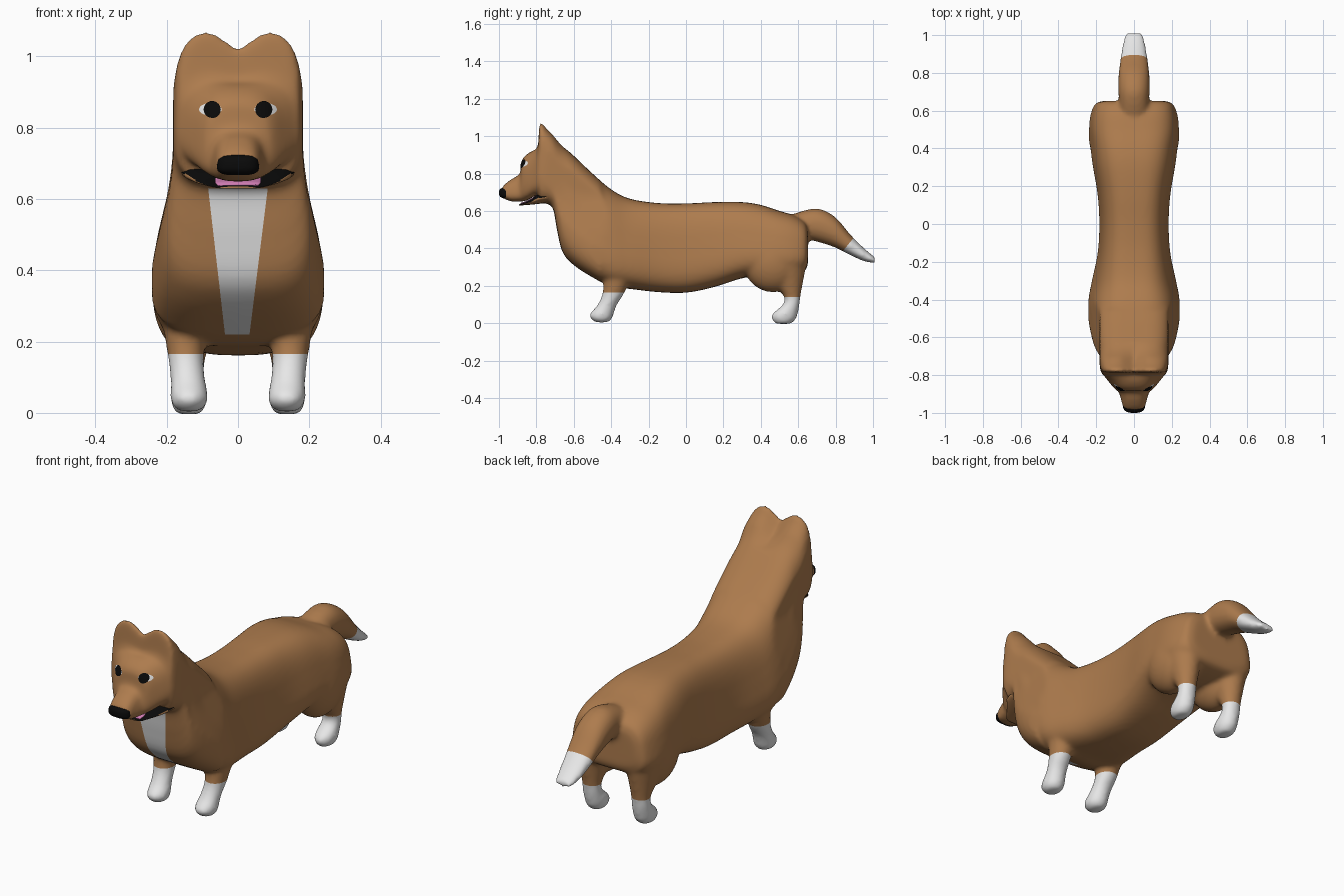
import bpy, bmesh, math
from mathutils import Vector, Matrix
from mathutils.bvhtree import BVHTree

if "Cube" in bpy.data.objects:
    bpy.data.objects.remove(bpy.data.objects["Cube"])


def material(name, rgb):
    m = bpy.data.materials.new(name)
    m.diffuse_color = (*rgb, 1)
    m.use_nodes = True
    m.node_tree.nodes["Principled BSDF"].inputs["Base Color"].default_value = m.diffuse_color
    return m


BROWN = material("brown fur", (0.42, 0.2, 0.075))
WHITE = material("white fur", (0.8, 0.8, 0.8))
BLACK = material("black", (0.003, 0.003, 0.003))
PINK = material("pink", (0.62, 0.2, 0.45))


def spow(v, e):
    return math.copysign(abs(v) ** e, v)


def smooth_rows(rows, steps=5):
    """Catmull-Rom curve through rows of numbers."""
    out = []
    for i in range(len(rows) - 1):
        p = [rows[max(i - 1, 0)], rows[i], rows[i + 1], rows[min(i + 2, len(rows) - 1)]]
        for k in range(steps):
            t = k / steps
            out.append([.5 * (2 * b + (c - a) * t + (2 * a - 5 * b + 4 * c - d) * t * t
                              + (3 * b - a - 3 * c + d) * t ** 3) for a, b, c, d in zip(*p)])
    return out + [rows[-1]]


def loft(bm, rings):
    """Skin closed rings of points and cap both ends."""
    vs = [[bm.verts.new(p) for p in r] for r in rings]
    n = len(vs[0])
    for a, b in zip(vs, vs[1:]):
        for i in range(n):
            j = (i + 1) % n
            bm.faces.new((a[i], a[j], b[j], b[i]))
    bm.faces.new(vs[0])
    bm.faces.new(vs[-1])


def upright(y, zb, zt, wl, wh, n=2.8, count=48):
    """Rounded-box section facing y: bottom, top, lower and upper half width."""
    pts = []
    for i in range(count):
        t = 2 * math.pi * i / count
        f = 0.5 + 0.5 * spow(math.sin(t), 2 / n)
        pts.append(((wl + (wh - wl) * f) * spow(math.cos(t), 2 / n), y, zb + (zt - zb) * f))
    return pts


def level(z, yc, ry, xc, rx, side, count=24):
    """Oval section facing z, for the legs."""
    return [(side * xc + rx * math.cos(2 * math.pi * i / count),
             yc + ry * math.sin(2 * math.pi * i / count), z) for i in range(count)]


def finish(bm, name, *mats):
    bmesh.ops.recalc_face_normals(bm, faces=bm.faces)
    me = bpy.data.meshes.new(name)
    bm.to_mesh(me)
    bm.free()
    ob = bpy.data.objects.new(name, me)
    bpy.context.collection.objects.link(ob)
    for m in mats:
        me.materials.append(m)
    for p in me.polygons:
        p.use_smooth = True
    return ob


# Torso, neck and head: y, bottom, top, lower half width, upper half width
TORSO = [(.652, .32, .50, .17, .14), (.637, .28, .54, .22, .18), (.58, .26, .575, .25, .195),
         (.5, .25, .60, .26, .20), (.4, .25, .632, .255, .185), (.3, .24, .647, .24, .175),
         (.15, .193, .647, .21, .16), (0, .163, .64, .20, .155), (-.15, .166, .642, .21, .16),
         (-.3, .183, .665, .25, .17), (-.4, .195, .715, .27, .185), (-.5, .245, .80, .265, .19),
         (-.6, .31, .895, .24, .19), (-.66, .38, .95, .215, .185), (-.69, .50, .985, .195, .183),
         (-.71, .61, 1.01, .188, .182), (-.74, .638, 1.04, .186, .18), (-.78, .645, 1.078, .183, .168),
         (-.79, .70, .97, .18, .165), (-.80, .685, .935, .17, .15), (-.83, .667, .917, .15, .12),
         (-.86, .652, .895, .123, .10), (-.88, .65, .865, .103, .08), (-.888, .65, .80, .093, .062),
         (-.93, .65, .772, .078, .055), (-.96, .66, .75, .068, .052), (-.985, .67, .725, .052, .045)]
TAIL = [(.55, .44, .575, .08, .08), (.65, .445, .607, .08, .08), (.72, .43, .609, .083, .083),
        (.8, .403, .565, .082, .08), (.88, .363, .472, .073, .07), (.95, .332, .402, .063, .058),
        (1.01, .32, .352, .048, .044)]
# Legs: z, y centre, y radius, x centre, x radius
FRONT_LEG = [(.30, -.36, .08, .15, .07), (.17, -.385, .060, .147, .052), (.10, -.42, .052, .141, .049),
             (.05, -.45, .064, .137, .053), (.025, -.453, .058, .137, .05), (.004, -.45, .035, .137, .03)]
REAR_LEG = [(.32, .53, .115, .14, .09), (.20, .553, .07, .14, .06), (.14, .568, .044, .14, .047),
            (.10, .563, .045, .14, .047), (.05, .53, .068, .138, .052), (.02, .523, .064, .138, .048),
            (-.004, .52, .042, .138, .033)]

bm = bmesh.new()
# Boxy neck and back, rounder muzzle
loft(bm, [upright(*r, n=4 if r[0] > -.785 and r[0] < -.45 else 3.3 if r[0] > -.82 else 3)
          for r in smooth_rows(TORSO)])
for v in bm.verts:
    # Notch between the two ears, straight sides on the neck
    k = min(max((v.co.z - .92) / .1, 0), 1)
    v.co.z -= .058 * k * math.exp(-(v.co.x / .05) ** 2)
    lim = .182 + .06 * min(max((.68 - v.co.z) / .25, 0), 1)
    v.co.x = max(-lim, min(lim, v.co.x))
loft(bm, [upright(*r, n=2.2) for r in smooth_rows(TAIL)])
for s in (-1, 1):
    loft(bm, [level(*r, s) for r in smooth_rows(FRONT_LEG)])
    loft(bm, [level(*r, s) for r in smooth_rows(REAR_LEG)])
    # Haunch
    bmesh.ops.create_uvsphere(bm, u_segments=32, v_segments=20, radius=1,
                              matrix=Matrix.Translation((s * .135, .465, .33)) @ Matrix.Diagonal((.105, .16, .165, 1)))
body = finish(bm, "body", BROWN, WHITE)

# Fuse the parts into one smooth skin
rm = body.modifiers.new("fuse", 'REMESH')
rm.mode = 'VOXEL'
rm.voxel_size = .01
sm = body.modifiers.new("soften", 'SMOOTH')
sm.factor = .5
sm.iterations = 14
fused = bpy.data.meshes.new_from_object(body.evaluated_get(bpy.context.evaluated_depsgraph_get()))
body.modifiers.clear()
body.data = fused
fused.materials.clear()
fused.materials.append(BROWN)
fused.materials.append(WHITE)


def is_front_leg(c):
    return c.z < .2 and abs(c.x) > .06 and -.55 < c.y < -.3


def is_rear_leg(c):
    return c.z < .2 and abs(c.x) > .06 and c.y > .4


def is_tail(c):
    return c.y > .75


def is_chest(c):
    return c.y < -.33 and .2 < c.z < .65 and abs(c.x) < .12


# White markings: region, then planes (point, normal) that must all be on the positive side
MARKS = [(is_front_leg, [((0, 0, .165), (0, 0, -1))]),
         (is_rear_leg, [((0, 0, .14), (0, 0, -1))]),
         (is_tail, [((0, .875, .43), (0, .77, -.63))]),
         (is_chest, [((.036, 0, .25), (-1, 0, .125)), ((-.04, 0, .25), (1, 0, .115)),
                     ((0, 0, .22), (0, 0, 1)), ((0, 0, .63), (0, 0, -1))])]
bm = bmesh.new()
bm.from_mesh(fused)
for region, planes in MARKS:
    for co, no in planes:
        fs = [f for f in bm.faces if region(f.calc_center_median())]
        geom = list({e for f in fs for e in f.edges}) + list({v for f in fs for v in f.verts}) + fs
        bmesh.ops.bisect_plane(bm, geom=geom, dist=1e-5, plane_co=co, plane_no=no)
bm.normal_update()
for f in bm.faces:
    c = f.calc_center_median()
    f.smooth = True
    f.material_index = 0
    for region, planes in MARKS:
        if region(c) and all((c - Vector(co)).dot(Vector(no)) > 0 for co, no in planes):
            if region is not is_chest or f.normal.y < .1:
                f.material_index = 1
skin = BVHTree.FromBMesh(bm)
bm.to_mesh(fused)
bm.free()


def plate(name, mat, cx, cz, rx, rz, lift):
    """Thin oval laid on the face, projected from the front."""
    bm = bmesh.new()

    def put(x, z):
        hit, nor, _, _ = skin.ray_cast(Vector((x, -2, z)), Vector((0, 1, 0)))
        return bm.verts.new(hit + nor * lift)
    mid, last, n = put(cx, cz), None, 28
    for k in (.25, .5, .75, 1):
        ring = [put(cx + k * rx * math.cos(2 * math.pi * i / n),
                    cz + k * rz * math.sin(2 * math.pi * i / n)) for i in range(n)]
        for i in range(n):
            j = (i + 1) % n
            bm.faces.new((last[i], last[j], ring[j], ring[i]) if last else (mid, ring[i], ring[j]))
        last = ring
    ob = finish(bm, name, mat)
    if sum(p.normal.y for p in ob.data.polygons) > 0:
        ob.data.flip_normals()


# Eyes
for s, side in ((-1, "right"), (1, "left")):
    plate(side + "_eye_white", WHITE, s * .077, .851, .031, .017, .002)
    plate(side + "_pupil", BLACK, s * .071, .85, .023, .023, .004)

# Lower jaw with a dark upper face
bm = bmesh.new()
loft(bm, [upright(*r, n=2.2) for r in [(-.69, .648, .70, .155, .155), (-.75, .642, .705, .158, .158),
                                       (-.785, .638, .698, .15, .15), (-.82, .634, .668, .12, .12),
                                       (-.86, .631, .647, .088, .088), (-.882, .629, .639, .073, .07),
                                       (-.893, .629, .635, .055, .05)]])
jaw = finish(bm, "lower_jaw", BROWN, BLACK)
for p in jaw.data.polygons:
    p.material_index = int(p.normal.z > .2)

# Tongue
bm = bmesh.new()
loft(bm, [upright(*r) for r in [(-.78, .688, .698, .06, .06), (-.82, .661, .671, .063, .063),
                                (-.86, .641, .651, .064, .064), (-.884, .635, .643, .058, .058)]])
finish(bm, "tongue", PINK)

# Nose
bm = bmesh.new()
loft(bm, [upright(-.965 - .035 * math.sin(a), .697 - .031 * math.cos(a) ** .7, .697 + .029 * math.cos(a) ** .7,
                  .061 * math.cos(a) ** .7, .056 * math.cos(a) ** .7, 3)
          for a in [math.radians(d) for d in (-30, 0, 20, 40, 55, 68, 78, 86)]])
finish(bm, "nose", BLACK)
